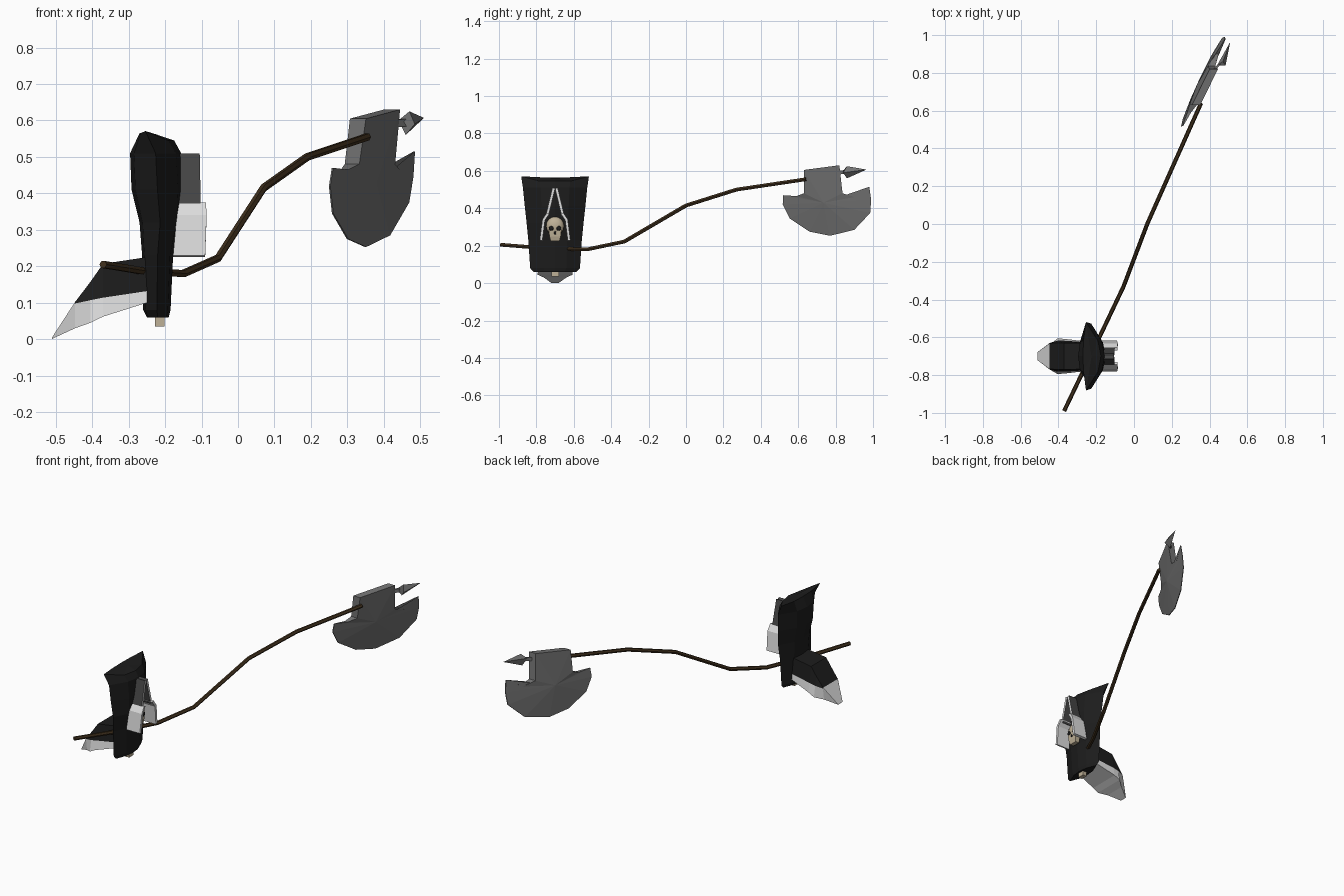
import bpy, bmesh, math
from mathutils import Vector

if "Cube" in bpy.data.objects:
    bpy.data.objects.remove(bpy.data.objects["Cube"])

CY = -0.7  # y centre of the robed figure


def mat(name, rgb):
    m = bpy.data.materials.new(name)
    m.diffuse_color = (*rgb, 1)
    m.use_nodes = True
    m.node_tree.nodes["Principled BSDF"].inputs["Base Color"].default_value = m.diffuse_color
    return m


BLACK = mat("black cloth", (0.012, 0.012, 0.012))
WHITE = mat("white trim", (0.72, 0.72, 0.72))
GREY = mat("dark grey", (0.06, 0.06, 0.06))
STEEL = mat("steel", (0.17, 0.17, 0.17))
WOOD = mat("brown wood", (0.05, 0.029, 0.012))
BONE = mat("bone", (0.52, 0.44, 0.31))


def finish(name, bm, *mats):
    bmesh.ops.remove_doubles(bm, verts=bm.verts, dist=0.0005)
    bmesh.ops.recalc_face_normals(bm, faces=bm.faces)
    me = bpy.data.meshes.new(name)
    bm.to_mesh(me)
    bm.free()
    for m in mats:
        me.materials.append(m)
    ob = bpy.data.objects.new(name, me)
    bpy.context.collection.objects.link(ob)
    return ob


def loft(rings, cap_start=True, cap_end=True):
    """Join equal-length rings of points into a skinned mesh."""
    bm = bmesh.new()
    vs = [[bm.verts.new(p) for p in r] for r in rings]
    n = len(vs[0])
    for a, b in zip(vs, vs[1:]):
        for i in range(n):
            j = (i + 1) % n
            bm.faces.new((a[i], a[j], b[j], b[i]))
    for ring, use in ((vs[0], cap_start), (vs[-1], cap_end)):
        if use:
            bm.faces.new(ring)
    return bm


# Bent pole: six-sided tube along a path
path = [Vector(p) for p in [(-.37, -.99, .205), (-.26, -.76, .187), (-.15, -.53, .18),
                            (-.055, -.33, .222), (.07, 0, .415), (.19, .27, .5),
                            (.355, .64, .555)]]
rings = []
for i, p in enumerate(path):
    d = (path[min(i + 1, len(path) - 1)] - path[max(i - 1, 0)]).normalized()
    s = d.cross(Vector((0, 0, 1))).normalized()
    u = s.cross(d)
    rings.append([p + 0.011 * (s * math.cos(k * math.pi / 3) + u * math.sin(k * math.pi / 3))
                  for k in range(6)])
finish("pole", loft(rings), WOOD)


# Axe head: leaning plane, thick block above a thin cutting edge
def on_blade(y, z, off):
    return (0.28 + (y - 0.52) * 0.475 - (0.63 - z) * 0.13 + off, y, z)


outline = [  # y, z, half thickness
    (.63, .605, .022), (.82, .63, .022), (.837, .48, .02), (.90, .46, .01), (.98, .515, .002),
    (.99, .445, .002), (.985, .375, .002), (.90, .285, .002), (.77, .253, .002),
    (.66, .275, .002), (.555, .345, .002), (.517, .42, .002), (.52, .47, .002),
    (.59, .465, .01), (.63, .48, .02)]
bm = bmesh.new()
sides = []
for s in (1, -1):
    ring = [bm.verts.new(on_blade(y, z, s * t)) for y, z, t in outline]
    mid = bm.verts.new(on_blade(.735, .43, s * .024))
    for i in range(len(ring)):
        bm.faces.new((ring[i], ring[(i + 1) % len(ring)], mid))
    sides.append(ring)
a, b = sides
for i in range(len(a)):
    j = (i + 1) % len(a)
    bm.faces.new((a[i], a[j], b[j], b[i]))
finish("axe_head", bm, STEEL)

# Spike behind the axe head
bm = bmesh.new()
base = [bm.verts.new(p) for p in [(.44, .84, .60), (.47, .86, .625), (.485, .84, .59), (.46, .86, .56)]]
tip = bm.verts.new((.51, .965, .607))
bm.faces.new(base)
for i in range(4):
    bm.faces.new((base[i], base[(i + 1) % 4], tip))
finish("axe_spike", bm, STEEL)
finish("spike_neck", loft([[(x + dx, y, z + dz) for dx, dz in
       ((-.008, -.01), (.008, -.01), (.008, .01), (-.008, .01))]
       for x, y, z in ((.415, .81, .59), (.463, .855, .595))]), STEEL)


# Cloak: flat lens-shaped sections, z, back x, front x, half width
def section(z, xb, xf, hy, zt=None, zf=None):
    m = (xb + xf) / 2 if zt is None else -.254
    zt, zf = zt or z, zf or z
    f, k = m + (xf - m) * .8, m + (xb - m) * .85
    return [(m, CY + hy, zt), (f, CY + .45 * hy, zf), (xf, CY, zf), (f, CY - .45 * hy, zf),
            (m, CY - hy, zt), (k, CY - .45 * hy, z), (xb, CY, z), (k, CY + .45 * hy, z)]


cloak = [section(.06, -.25, -.19, .115), section(.08, -.26, -.185, .133),
         section(.23, -.263, -.178, .143), section(.32, -.27, -.157, .152),
         section(.41, -.292, -.15, .162), section(.51, -.296, -.156, .172),
         section(.565, -.27, -.175, .181, .571, .545)]
bm = loft(cloak, cap_end=False)
bm.verts.ensure_lookup_table()
top = list(bm.verts)[-8:]
peak = bm.verts.new((-.225, CY, .562))
for i in range(8):
    bm.faces.new((top[i], top[(i + 1) % 8], peak))
finish("cloak", bm, BLACK)

# Tail of the cloak: dark upper part, white lower border and tip
stations = [  # x, (half width, z) for top, border line, lower edge
    (-.25, (.068, .225), (.074, .132), (.078, .10)),
    (-.37, (.07, .207), (.082, .114), (.092, .062)),
    (-.405, (.07, .157), (.082, .107), (.094, .045)),
    (-.447, (.068, .102), (.07, .098), (.06, .03)),
    (-.51, (.022, .005), (.021, .004), (.02, .001))]
rings = [[(x, CY + w, z) for w, z in prof] + [(x, CY - w, z) for w, z in reversed(prof)]
         for x, *prof in stations]
bm = loft(rings)
for f in bm.faces:
    c = f.calc_center_median()
    f.material_index = int(c.z < .1 + (c.x + .447) * .18 or c.x < -.447)
finish("cloak_tail", bm, BLACK, WHITE)


# Hood flaps: tent-shaped pair, grey above and white below
def flap(name, s, pts, m, front):
    rings = []
    for y, z, xb, xf in pts:
        rings.append([(xb, CY + s * y, z), (xf, CY + s * y, z),
                      (xf, CY + s * (y - .014), z - .004), (xb, CY + s * (y - .014), z - .004)])
    bm = loft(rings)
    bm.normal_update()
    bmesh.ops.recalc_face_normals(bm, faces=bm.faces)
    for f in bm.faces:
        f.material_index = int(f.normal.x > .6)
    finish(name, bm, m, front)


for s, side in ((1, "left"), (-1, "right")):
    flap("upper_flap_" + side, s, [(.014, .51, -.165, -.105), (.05, .36, -.165, -.102)], GREY, WHITE)
    flap("lower_flap_" + side, s, [(.045, .375, -.165, -.088), (.068, .34, -.168, -.086),
                                   (.082, .23, -.178, -.09)], WHITE, WHITE)


# Skull: cranium, tapered jaw, dark sockets
def ball(name, loc, scale, m, seg=12):
    bm = bmesh.new()
    bmesh.ops.create_uvsphere(bm, u_segments=seg, v_segments=8, radius=1)
    for v in bm.verts:
        v.co = Vector(loc) + Vector(v.co[i] * scale[i] for i in range(3))
    ob = finish(name, bm, m)
    for p in ob.data.polygons:
        p.use_smooth = True


ball("skull", (-.158, CY, .305), (.026, .048, .05), BONE)
finish("jaw", loft([[(x, CY + s * w, z) for x, s in ((-.17, -1), (-.17, 1), (xf, 1), (xf, -1))]
                    for z, w, xf in ((.225, .024, -.146), (.25, .03, -.14), (.285, .034, -.138))]), BONE)
for s in (-1, 1):
    ball("eye_socket", (-.135, CY + s * .02, .293), (.004, .013, .012), BLACK, 8)
ball("nose_hole", (-.136, CY, .268), (.004, .006, .009), BLACK, 8)

# Small bone foot under the cloak
finish("foot", loft([[(x, CY + y, z) for x, y in ((-.228, -.02), (-.202, -.02), (-.202, .02), (-.228, .02))]
                     for z in (.035, .065)]), BONE)
